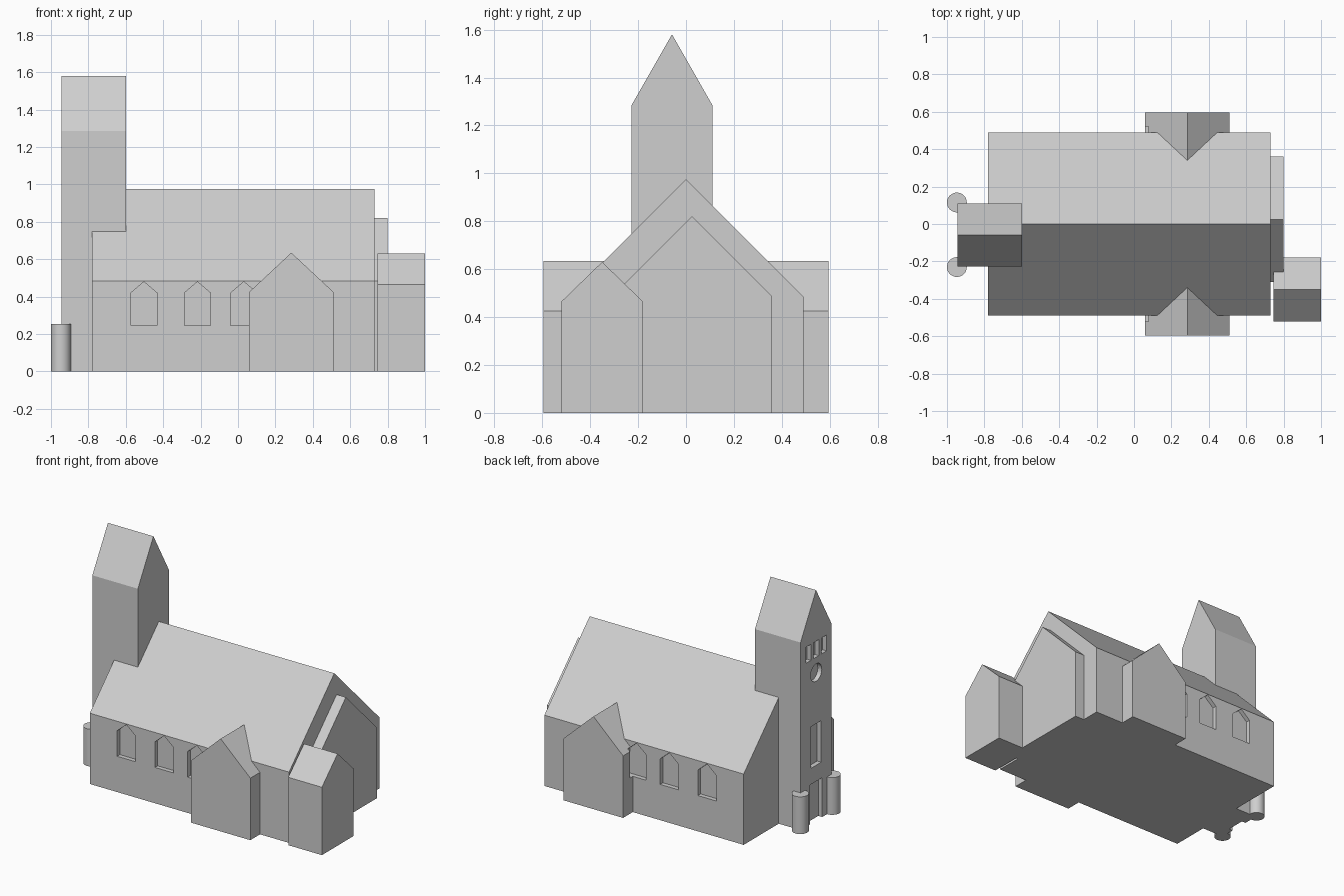
import bpy, bmesh, math

if "Cube" in bpy.data.objects:
    bpy.data.objects.remove(bpy.data.objects["Cube"])

stone = bpy.data.materials.new("pale_grey_stone")
stone.diffuse_color = (0.62, 0.62, 0.62, 1)
stone.use_nodes = True
stone.node_tree.nodes["Principled BSDF"].inputs["Base Color"].default_value = stone.diffuse_color


def prism(name, profile, axis, start, end):
    """Extrude a (horizontal, z) profile along the x or y axis."""
    bm = bmesh.new()
    place = (lambda h, z, d: (d, h, z)) if axis == 'X' else (lambda h, z, d: (h, d, z))
    face = bm.faces.new([bm.verts.new(place(h, z, start)) for h, z in profile])
    ext = bmesh.ops.extrude_face_region(bm, geom=[face])
    verts = [g for g in ext['geom'] if isinstance(g, bmesh.types.BMVert)]
    d = end - start
    bmesh.ops.translate(bm, verts=verts, vec=(d, 0, 0) if axis == 'X' else (0, d, 0))
    bmesh.ops.recalc_face_normals(bm, faces=bm.faces)
    return finish(name, bm)


def finish(name, bm):
    me = bpy.data.meshes.new(name)
    bm.to_mesh(me)
    bm.free()
    me.materials.append(stone)
    ob = bpy.data.objects.new(name, me)
    bpy.context.collection.objects.link(ob)
    return ob


def gable(lo, hi, bottom, eaves, ridge):
    return [(lo, bottom), (hi, bottom), (hi, eaves), ((lo + hi) / 2, ridge), (lo, eaves)]


def rect(lo, hi, bottom, top):
    return [(lo, bottom), (hi, bottom), (hi, top), (lo, top)]


def combine(target, other, operation):
    """Apply a boolean and discard the helper."""
    mod = target.modifiers.new("bool", 'BOOLEAN')
    mod.operation, mod.solver, mod.object = operation, 'EXACT', other
    deps = bpy.context.evaluated_depsgraph_get()
    mesh = bpy.data.meshes.new_from_object(target.evaluated_get(deps))
    target.modifiers.clear()
    target.data = mesh
    bpy.data.objects.remove(other)


# nave with the long pitched roof
church = prism("church", gable(-0.49, 0.49, 0, 0.485, 0.975), 'X', -0.78, 0.73)

# transepts, chancel, vestry and tower
parts = [
    prism("transepts", gable(0.06, 0.51, 0, 0.425, 0.635), 'Y', -0.595, 0.595),
    prism("chancel", gable(-0.31, 0.36, 0, 0.485, 0.82), 'X', 0.6, 0.80),
    prism("vestry", gable(-0.52, -0.18, 0, 0.465, 0.63), 'X', 0.745, 1.0),
    prism("tower", gable(-0.227, 0.11, 0, 1.285, 1.58), 'X', -0.945, -0.6),
]

# round posts at the tower corners
for y in (-0.23, 0.115):
    bm = bmesh.new()
    bmesh.ops.create_cone(bm, cap_ends=True, segments=32, radius1=0.053, radius2=0.053, depth=0.255)
    bmesh.ops.translate(bm, verts=bm.verts, vec=(-0.947, y, 0.1275))
    parts.append(finish("corner_post", bm))

for part in parts:
    combine(church, part, 'UNION')

# pointed side windows on both long walls
cutters = []
for side in (-1, 1):
    for x in (-0.503, -0.217, 0.031):
        cutters.append(prism("side_window_cut", gable(x - 0.07, x + 0.07, 0.245, 0.42, 0.48),
                             'Y', side * 0.46, side * 0.52))

# tower front: belfry openings, tall window, door and round window
mid = -0.06
tower_cuts = [rect(mid + o - 0.028, mid + o + 0.028, 1.12, 1.23) for o in (-0.085, 0, 0.085)]
tower_cuts.append(rect(mid - 0.054, mid + 0.054, 0.38, 0.665))
tower_cuts.append(rect(mid - 0.065, mid + 0.065, -0.05, 0.27))
tower_cuts.append([(mid + 0.06 * math.cos(a), 1.015 + 0.06 * math.sin(a))
                   for a in (i * math.tau / 32 for i in range(32))])
for profile in tower_cuts:
    cutters.append(prism("tower_cut", profile, 'X', -1.1, -0.915))

for cutter in cutters:
    combine(church, cutter, 'DIFFERENCE')

# one stone colour, crisp edges, smooth posts
church.data.materials.clear()
church.data.materials.append(stone)
for poly in church.data.polygons:
    poly.material_index = 0
bpy.context.view_layer.objects.active = church
church.select_set(True)
bpy.ops.object.shade_smooth_by_angle(angle=math.radians(25))
